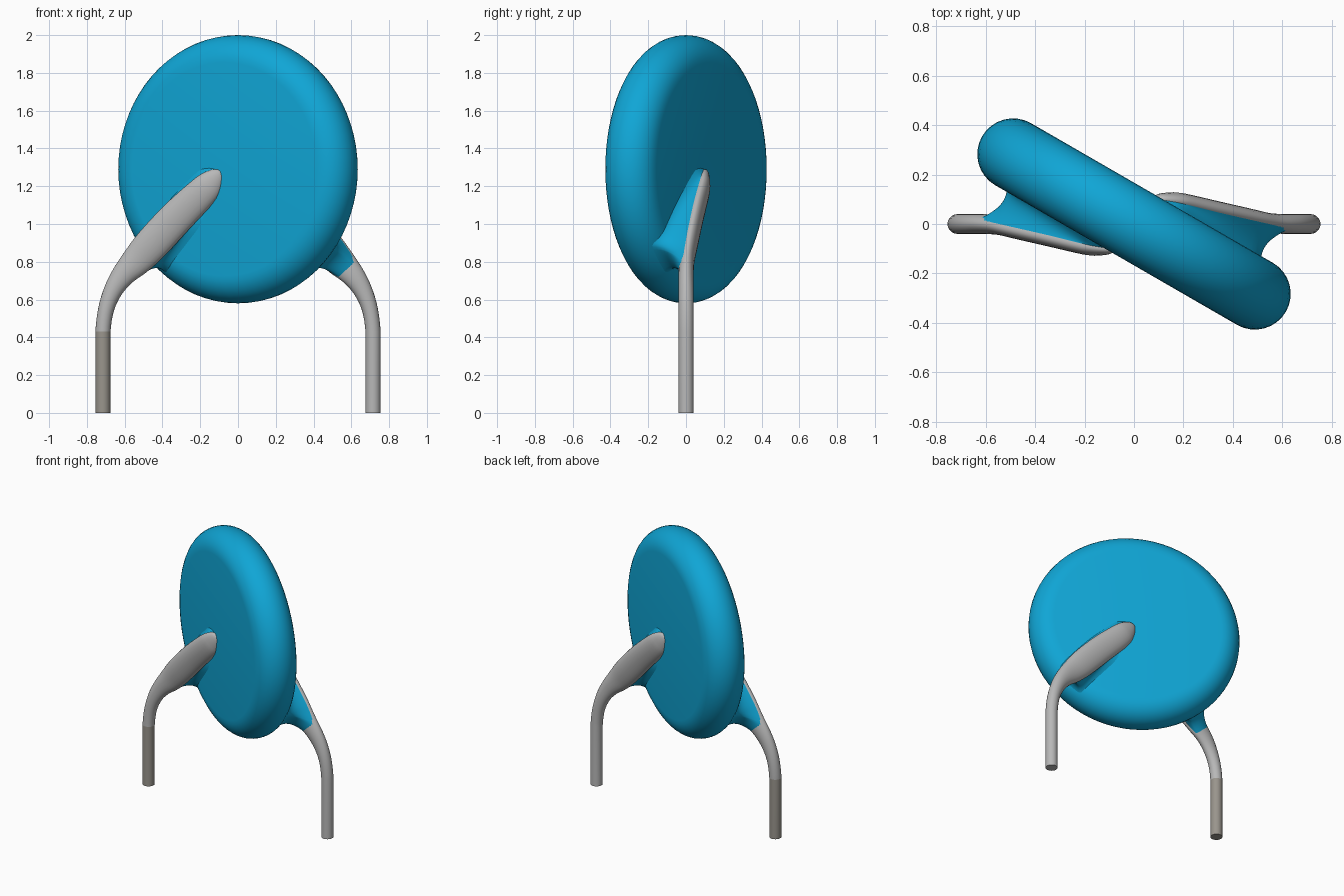
import bpy, bmesh, math
from mathutils import Vector, Matrix

cube = bpy.data.objects.get("Cube")
if cube:
    bpy.data.objects.remove(cube, do_unlink=True)


def material(name, rgb):
    m = bpy.data.materials.new(name)
    m.diffuse_color = (*rgb, 1)
    m.use_nodes = True
    b = m.node_tree.nodes["Principled BSDF"]
    b.inputs["Base Color"].default_value = (*rgb, 1)
    b.inputs["Roughness"].default_value = 0.5
    return m


BLUE = material("blue coating", (0.005, 0.38, 0.67))
GREY = material("grey metal", (0.48, 0.48, 0.48))
TAN = material("warm grey metal", (0.32, 0.30, 0.265))

# Disc frame: centre, outward normal and horizontal in-plane axis
CENTRE = Vector((0, 0, 1.29))
N = Vector((-0.5, -math.sqrt(0.75), 0))
U = Vector((math.sqrt(0.75), -0.5, 0))
V = Vector((0, 0, 1))
FLAT, RIM = 0.565, 0.145


def finish(name, bm, mats):
    bmesh.ops.recalc_face_normals(bm, faces=bm.faces[:])
    me = bpy.data.meshes.new(name)
    bm.to_mesh(me)
    bm.free()
    for m in mats:
        me.materials.append(m)
    ob = bpy.data.objects.new(name, me)
    bpy.context.collection.objects.link(ob)
    bpy.ops.object.select_all(action='DESELECT')
    ob.select_set(True)
    bpy.context.view_layer.objects.active = ob
    bpy.ops.object.shade_smooth_by_angle(angle=math.radians(45))
    return ob


def loft(bm, rings, caps=(True, True)):
    """Bridge closed rings of points; returns nothing."""
    vs = [[bm.verts.new(p) for p in r] for r in rings]
    n = len(vs[0])
    for a, b in zip(vs, vs[1:]):
        for i in range(n):
            j = (i + 1) % n
            bm.faces.new((a[i], a[j], b[j], b[i]))
    if caps[0]:
        bm.faces.new(vs[0][::-1])
    if caps[1]:
        bm.faces.new(vs[-1])


# Round disc with a half-round rim
bm = bmesh.new()
rings = []
for k in range(17):
    a = math.pi * (k / 16 - 0.5)
    r, d = FLAT + RIM * math.cos(a), RIM * math.sin(a)
    rings.append([CENTRE + N * d + r * (U * math.cos(t) + V * math.sin(t))
                  for t in (2 * math.pi * i / 72 for i in range(72))])
loft(bm, rings)
finish("disc_body", bm, [BLUE])

# Lead path: x, y, z, half width, half thickness
PATH = [(-.715, 0, .30, .04, .04), (-.715, 0, .43, .04, .04),
        (-.698, 0, .55, .042, .04), (-.66, 0, .65, .050, .04),
        (-.605, 0, .733, .063, .04), (-.53, -.006, .812, .082, .04),
        (-.45, -.022, .90, .092, .042), (-.32, -.052, 1.04, .091, .042),
        (-.187, -.085, 1.17, .082, .040), (-.14, -.094, 1.222, .068, .034),
        (-.105, -.100, 1.262, .040, .022), (-.09, -.102, 1.278, .012, .010)]


def catmull(p0, p1, p2, p3, t):
    return tuple(0.5 * (2 * b + (c - a) * t + (2 * a - 5 * b + 4 * c - d) * t * t
                        + (3 * b - a - 3 * c + d) * t ** 3)
                 for a, b, c, d in zip(p0, p1, p2, p3))


samples = []
for i in range(1, len(PATH) - 1):
    after = PATH[min(i + 2, len(PATH) - 1)]
    for k in range(4):
        samples.append(catmull(PATH[i - 1], PATH[i], PATH[i + 1], after, k / 4))
samples.append(PATH[-1])
samples.insert(0, (-.715, 0, 0, .04, .04))

# Centre, side and outward vectors of every section
frames = []
for i, s in enumerate(samples):
    a, b = samples[max(i - 1, 0)], samples[min(i + 1, len(samples) - 1)]
    tan = (Vector(b[:3]) - Vector(a[:3])).normalized()
    if i < 2:
        tan = V.copy()
    side = tan.cross(Vector((0, -1, 0))).normalized()
    out = side.cross(tan).normalized()
    frames.append((Vector(s[:3]), side, out, s[3], s[4]))


def make_lead(name, turn, lower_tan):
    bm = bmesh.new()
    loft(bm, [[c + side * w * math.cos(t) + out * h * math.sin(t)
               for t in (2 * math.pi * j / 20 for j in range(20))]
              for c, side, out, w, h in frames])
    if lower_tan:
        for f in bm.faces:
            f.material_index = int(f.calc_center_median().z < 0.43)
    bm.transform(Matrix.Rotation(turn, 4, 'Z'))
    finish(name, bm, [GREY, TAN] if lower_tan else [GREY])


def on_disc(p, limit, depth=None):
    """Drop a point onto the disc, pulled inside a radius limit."""
    q = p - CENTRE
    flat = U * q.dot(U) + V * q.dot(V)
    r = flat.length
    if r > limit:
        flat *= limit / r
        r = limit
    if depth is None:
        depth = math.sqrt(max(RIM ** 2 - max(r - FLAT, 0) ** 2, 0)) - 0.006
    return CENTRE + flat + N * depth


# Coating fillet that flares from the back of a lead down to the disc
def make_fillet(name, turn):
    start = next(i for i, f in enumerate(frames) if f[0].z > 0.735)
    run = frames[start:]
    outline = []
    foot = run[0]
    for a in range(-4, 5):
        t = a * math.pi / 10
        outline.append((foot[0] + foot[1] * foot[3] * .96 * math.sin(t)
                        - foot[2] * foot[4] * .9 * math.cos(t), 1 - abs(a) / 8))
    for sign in (1, -1):
        part = [(c + sd * sign * w * .95 - o * h * .25, max(0, .45 - i * .08))
                for i, (c, sd, o, w, h) in enumerate(run[1:], 1)]
        outline += part if sign == 1 else part[::-1]
    mid = sum((p for p, _ in outline), Vector()) / len(outline)
    spine = (run[-1][0] - run[0][0]).normalized()
    across = spine.cross(N).normalized()
    levels = 11
    rings = [[] for _ in range(levels)]
    for p, end in outline:
        q = p - mid
        flare = across * max(-1, min(1, q.dot(across) / .06)) * .045
        depth = (p - CENTRE).dot(N)
        ctrl = on_disc(p + spine * .09 * end, .62, min(depth, .165))
        foot_pt = on_disc(p + flare + spine * .02 * end, .68)
        for k in range(levels):
            t = k / (levels - 1)
            rings[k].append(p * (1 - t) ** 2 + ctrl * 2 * t * (1 - t) + foot_pt * t * t)
    bm = bmesh.new()
    loft(bm, rings, (False, False))
    bm.transform(Matrix.Rotation(turn, 4, 'Z'))
    finish(name, bm, [BLUE])


for tag, turn, lower_tan in (("right", 0, True), ("left", math.pi, False)):
    make_lead(tag + "_lead", turn, lower_tan)
    make_fillet(tag + "_fillet", turn)
